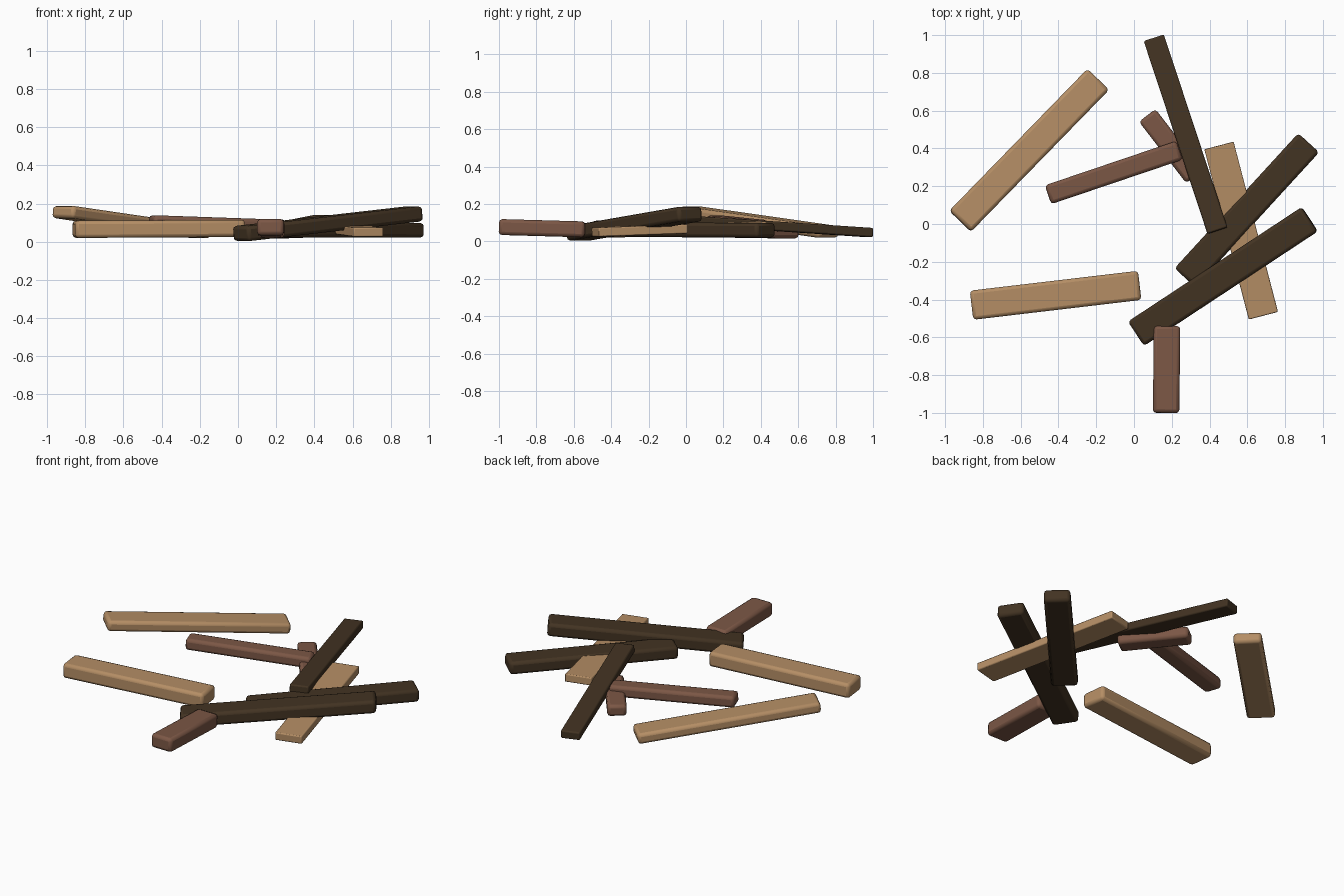
import bpy, bmesh, math
from mathutils import Vector, Matrix

cube = bpy.data.objects.get("Cube")
if cube:
    bpy.data.objects.remove(cube, do_unlink=True)


def material(name, rgb):
    m = bpy.data.materials.new(name)
    m.use_nodes = True
    col = (*rgb, 1.0)
    m.diffuse_color = col
    bsdf = m.node_tree.nodes["Principled BSDF"]
    bsdf.inputs["Base Color"].default_value = col
    bsdf.inputs["Roughness"].default_value = 0.8
    return m


tan = material("tan wood", (0.46, 0.27, 0.13))
brown = material("red brown wood", (0.20, 0.095, 0.06))
dark = material("dark wood", (0.055, 0.033, 0.016))


def plank(name, mat, start, end, width, thick, bevel=0.018, roll=0):
    """A worn board whose axis runs from start to end, rolled about that axis."""
    a, b = Vector(start), Vector(end)
    along = (b - a).normalized()
    side = Vector((0, 0, 1)).cross(along).normalized()
    up = along.cross(side)
    frame = Matrix((along, side, up)).transposed().to_4x4()
    bm = bmesh.new()
    bmesh.ops.create_cube(bm, size=1)
    bmesh.ops.scale(bm, vec=((b - a).length, width, thick), verts=bm.verts)
    me = bpy.data.meshes.new(name)
    bm.to_mesh(me)
    bm.free()
    me.materials.append(mat)
    ob = bpy.data.objects.new(name, me)
    bpy.context.collection.objects.link(ob)
    ob.matrix_world = (Matrix.Translation((a + b) / 2) @ frame
                       @ Matrix.Rotation(math.radians(roll), 4, 'X'))
    mod = ob.modifiers.new("worn edges", 'BEVEL')
    mod.width = bevel
    mod.segments = 2
    bpy.ops.object.select_all(action='DESELECT')
    ob.select_set(True)
    bpy.context.view_layer.objects.active = ob
    bpy.ops.object.shade_smooth_by_angle(angle=math.radians(35))


# Tan boards
plank("back_left_board", tan, (-0.92, 0.015, 0.157), (-0.19, 0.765, 0.05), 0.16, 0.065)
plank("front_left_board", tan, (-0.86, -0.43, 0.065), (0.03, -0.325, 0.07), 0.155, 0.09)
plank("buried_board", tan, (0.45, 0.415, 0.082), (0.685, -0.485, 0.05), 0.16, 0.048, 0.006)

# Red brown boards
plank("middle_board", brown, (-0.455, 0.155, 0.104), (0.24, 0.39, 0.08), 0.105, 0.07)
plank("short_back_board", brown, (0.07, 0.575, 0.05), (0.32, 0.25, 0.055), 0.11, 0.07)
plank("short_front_board", brown, (0.17, -1.0, 0.077), (0.175, -0.54, 0.064), 0.14, 0.085)

# Dark boards
plank("upper_dark_board", dark, (0.012, -0.58, 0.042), (0.93, 0.025, 0.147), 0.155, 0.08)
plank("lower_dark_board", dark, (0.27, -0.285, 0.062), (0.925, 0.43, 0.06), 0.15, 0.078)
plank("thin_dark_board", dark, (0.105, 0.985, 0.047), (0.442, -0.035, 0.115), 0.112, 0.05, 0.008)
